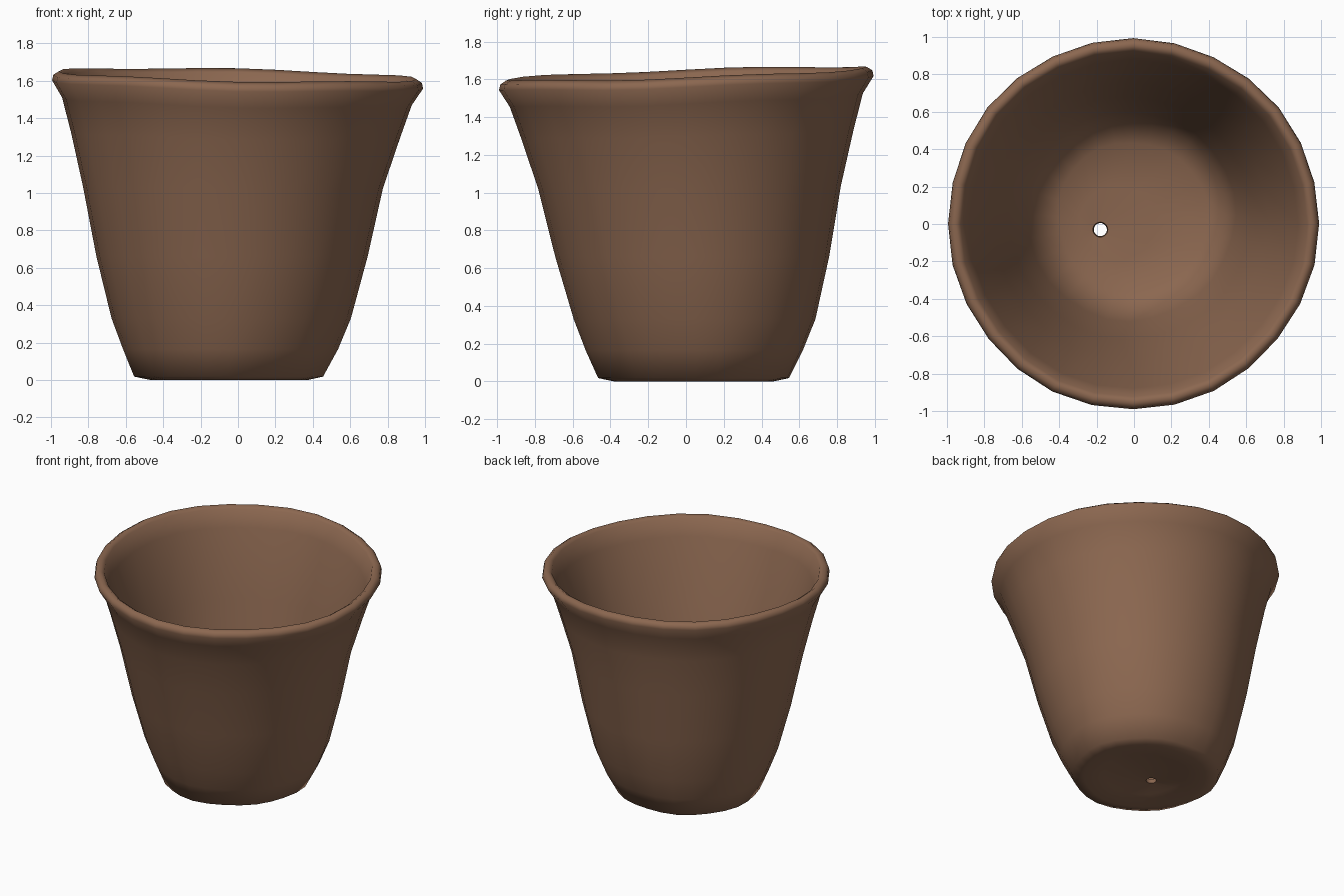
import bpy, bmesh, math

SEG = 28

clay = bpy.data.materials.new("brown clay")
clay.diffuse_color = (0.26, 0.136, 0.08, 1)

# Closed hand-thrown profile: radius, height, centre x, centre y, rim tilt, wobble
RINGS = [
    (0.035, 0.050, -0.18, -0.03, 0.0, 0.0),    # drain hole, underside
    (0.28, 0.030, -0.06, 0.03, 0.0, 0.01),     # hollow underside
    (0.42, 0.000, -0.05, 0.05, 0.0, 0.01),     # foot
    (0.505, 0.018, -0.055, 0.05, 0.0, 0.012),
    (0.575, 0.165, -0.045, 0.052, 0.0, 0.010),  # outer wall
    (0.640, 0.330, -0.040, 0.050, 0.0, 0.006),
    (0.725, 0.660, -0.035, 0.035, 0.0, 0.004),
    (0.802, 1.030, -0.030, 0.020, 0.3, 0.004),
    (0.880, 1.310, -0.015, 0.008, 0.7, 0.004),
    (0.935, 1.490, -0.008, 0.002, 1.0, 0.005),
    (0.992, 1.580, -0.004, 0.002, 1.0, 0.005),  # rolled rim
    (0.985, 1.610, -0.004, 0.002, 1.0, 0.005),
    (0.955, 1.630, -0.004, 0.002, 1.0, 0.005),
    (0.925, 1.610, -0.004, 0.002, 1.0, 0.006),
    (0.880, 1.490, -0.005, 0.002, 1.0, 0.006),  # inner wall
    (0.735, 1.030, -0.020, 0.020, 0.3, 0.008),
    (0.650, 0.660, -0.025, 0.035, 0.0, 0.008),
    (0.560, 0.330, -0.020, 0.045, 0.0, 0.010),
    (0.500, 0.180, -0.010, 0.045, 0.0, 0.010),
    (0.400, 0.110, -0.010, 0.040, 0.0, 0.010),  # inner floor
    (0.200, 0.095, -0.090, 0.005, 0.0, 0.005),
    (0.040, 0.085, -0.18, -0.03, 0.0, 0.0),    # drain hole, top
]


def ring_point(ring, i):
    r, z, cx, cy, tilt, wob = ring
    a = 2 * math.pi * i / SEG
    r += wob * (0.6 * math.sin(3 * a + 0.7) + 0.4 * math.sin(7 * a + 2 * z))
    x, y = cx + r * math.cos(a), cy + r * math.sin(a)
    z += tilt * (-0.022 * x + 0.033 * y + 0.005 * math.sin(5 * a))
    return x, y, z


# Pot: join each ring to the next, and the last back to the first through the hole
bm = bmesh.new()
loops = [[bm.verts.new(ring_point(ring, i)) for i in range(SEG)] for ring in RINGS]
for k, low in enumerate(loops):
    high = loops[(k + 1) % len(loops)]
    for i in range(SEG):
        j = (i + 1) % SEG
        bm.faces.new((low[i], low[j], high[j], high[i]))
bmesh.ops.recalc_face_normals(bm, faces=bm.faces)
for f in bm.faces:
    f.smooth = True
# Keep the edges of the drain hole crisp
for loop in (loops[0], loops[-1]):
    for i in range(SEG):
        bm.edges.get((loop[i], loop[(i + 1) % SEG])).smooth = False

mesh = bpy.data.meshes.new("clay_pot")
bm.to_mesh(mesh)
bm.free()
mesh.materials.append(clay)
pot = bpy.data.objects.new("clay_pot", mesh)
bpy.context.collection.objects.link(pot)
